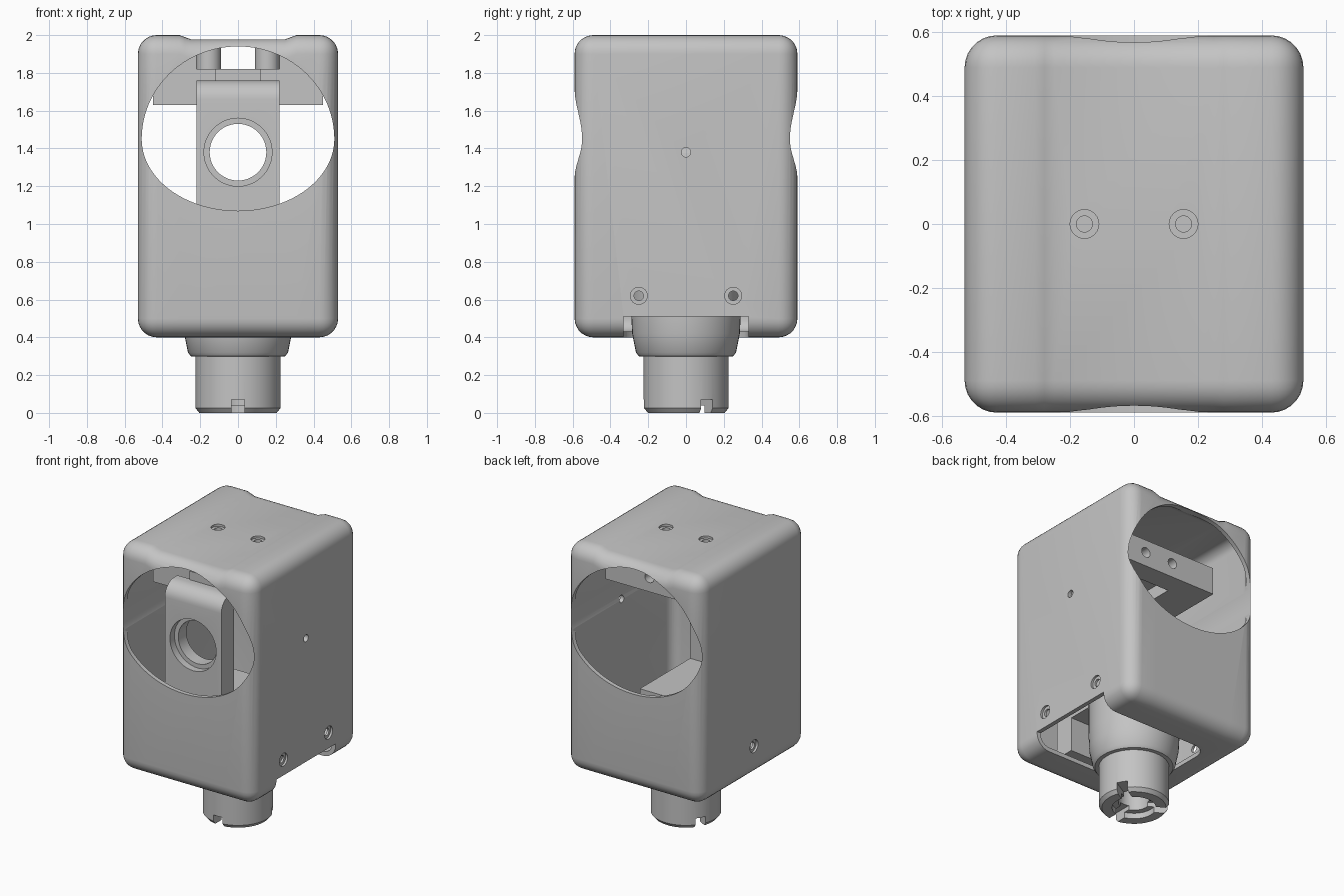
import bpy, bmesh, math
from mathutils import Matrix, Vector

if "Cube" in bpy.data.objects:
    bpy.data.objects.remove(bpy.data.objects["Cube"])

grey = bpy.data.materials.new("matte_grey")
grey.use_nodes = True
colour = (0.55, 0.55, 0.55, 1)
grey.diffuse_color = colour
grey.node_tree.nodes["Principled BSDF"].inputs["Base Color"].default_value = colour


def finish(name, bm):
    bmesh.ops.recalc_face_normals(bm, faces=bm.faces)
    mesh = bpy.data.meshes.new(name)
    bm.to_mesh(mesh)
    bm.free()
    mesh.materials.append(grey)
    obj = bpy.data.objects.new(name, mesh)
    bpy.context.collection.objects.link(obj)
    return obj


def box_bm(low, high):
    bm = bmesh.new()
    bmesh.ops.create_cube(bm, size=1)
    low, high = Vector(low), Vector(high)
    for v in bm.verts:
        v.co = Vector([c * s + m for c, s, m in zip(v.co, high - low, (low + high) / 2)])
    return bm


def box(name, low, high):
    return finish(name, box_bm(low, high))


def cylinder(name, center, radius, length, axis="Z", sides=40):
    bm = bmesh.new()
    turn = {"X": Matrix.Rotation(math.pi / 2, 4, "Y"),
            "Y": Matrix.Rotation(math.pi / 2, 4, "X"), "Z": Matrix()}[axis]
    bmesh.ops.create_cone(bm, cap_ends=True, segments=sides, radius1=radius, radius2=radius,
                          depth=length, matrix=Matrix.Translation(center) @ turn)
    return finish(name, bm)


def lathe(name, profile, sides=48):
    # closed (radius, height) outline spun around z
    bm = bmesh.new()
    rings = [[bm.verts.new((r * math.cos(t), r * math.sin(t), z)) for r, z in profile]
             for t in [math.tau * i / sides for i in range(sides)]]
    n = len(profile)
    for i in range(sides):
        a, b = rings[i], rings[(i + 1) % sides]
        for j in range(n):
            k = (j + 1) % n
            bm.faces.new((a[j], b[j], b[k], a[k]))
    return finish(name, bm)


def cut(obj, *cutters):
    for cutter in cutters:
        cutter.hide_render = True
        mod = obj.modifiers.new("cut", "BOOLEAN")
        mod.operation, mod.solver, mod.object = "DIFFERENCE", "EXACT", cutter
        bpy.context.view_layer.objects.active = obj
        bpy.ops.object.modifier_apply(modifier=mod.name)
        bpy.data.objects.remove(cutter)


def rounded_case(name, half_x, half_y, bottom, top, radius):
    # rounded box with a shallow sunken strip along the roof
    bm = box_bm((-half_x, -half_y, bottom), (half_x, half_y, top))
    bmesh.ops.bevel(bm, geom=bm.edges[:], offset=radius, segments=7, profile=0.5, affect="EDGES")
    for x in (-0.31, -0.28, -0.25, 0.25, 0.28, 0.31):
        bmesh.ops.bisect_plane(bm, geom=bm.verts[:] + bm.edges[:] + bm.faces[:],
                               plane_co=(x, 0, 0), plane_no=(1, 0, 0))
    for v in bm.verts:
        if v.co.z > 1.88:
            v.co.z -= 0.022 * min(1, max(0, (0.31 - abs(v.co.x)) / 0.06))
    return finish(name, bm)


# Hollow outer case
case = rounded_case("case", 0.53, 0.59, 0.4, 2.0, 0.1)
cut(case, rounded_case("hollow", 0.5, 0.56, 0.43, 1.97, 0.07))

# Egg-shaped openings through front and back
egg = cylinder("opening", (0, 0, 0), 0.51, 2, "Y", 96)
for v in egg.data.vertices:
    v.co.z *= (0.49 if v.co.z > 0 else 0.38) / 0.51
    v.co.z += 1.45
cut(case, egg)

# Slot around the neck, open to one side
slot = box_bm((-0.33, -0.33, 0.3), (0.7, 0.33, 0.51))
corners = [e for e in slot.edges if all(v.co.x < 0 for v in e.verts)
           and abs(e.verts[0].co.z - e.verts[1].co.z) > 0.1]
bmesh.ops.bevel(slot, geom=corners, offset=0.1, segments=5, profile=0.5, affect="EDGES")
cut(case, finish("slot", slot))


# Counterbored screw holes and pin hole
def screw_hole(x, y, z, axis):
    cut(case, cylinder("bore", (x, y, z), 0.045, 0.03, axis, 24),
        cylinder("hole", (x, y, z), 0.025, 0.2, axis, 24))


for side in (-1, 1):
    screw_hole(0.53, 0.25 * side, 0.62, "X")
    screw_hole(0.155 * side, 0, 1.978, "Z")
screw_hole(-0.53, 0, 0.62, "X")
cut(case, cylinder("pin_hole", (0.53, 0, 1.38), 0.025, 0.2, "X", 24))

# Front bracket with rounded top and stepped round window
bm = box_bm((-0.22, -0.5, 0.5), (0.22, -0.36, 1.76))
front_top = [e for e in bm.edges if all(v.co.z > 1.7 and v.co.y < -0.45 for v in e.verts)]
bmesh.ops.bevel(bm, geom=front_top, offset=0.1, segments=8, profile=0.5, affect="EDGES")
bracket = finish("front_bracket", bm)
cut(bracket, cylinder("rim", (0, -0.5, 1.38), 0.18, 0.1, "Y", 48),
    cylinder("window", (0, -0.43, 1.38), 0.15, 0.4, "Y", 48))

# Hanging crossbar with screw holes, posts and side rails
crossbar = box("crossbar", (-0.45, -0.3, 1.63), (0.45, 0.25, 1.82))
cut(crossbar, box("underside_pocket", (-0.2, -0.2, 1.5), (0.2, 0.1, 1.72)))
for side in (-1, 1):
    cut(crossbar, cylinder("hole", (0.11 * side, 0.25, 1.73), 0.035, 0.2, "Y", 24))
    post = cylinder("roof_post", (0.155 * side, 0, 1.885), 0.065, 0.14)
    cut(post, cylinder("hole", (0.155 * side, 0, 1.95), 0.025, 0.15, sides=24))
    xs = sorted((0.22 * side, 0.45 * side))
    box("roof_rail", (xs[0], -0.3, 1.815), (xs[1], -0.1, 1.96))
box("bracket_bridge", (-0.12, -0.37, 1.7), (0.12, -0.29, 1.82))

# Inner pedestal on the neck
box("pedestal", (-0.22, -0.37, 0.74), (0.22, 0.2, 0.9))

# Collar and hollow neck with three notches
lathe("collar", [(0.1, 0.29), (0.25, 0.3), (0.265, 0.32), (0.285, 0.42),
                 (0.29, 0.52), (0.29, 0.75), (0.1, 0.75)])
neck = lathe("neck", [(0.1, 0.04), (0.14, 0.04), (0.14, 0), (0.205, 0), (0.225, 0.025),
                      (0.225, 0.32), (0.1, 0.32)])
for angle in (-90, 30, 150):
    notch = box("notch", (0.08, -0.035, -0.05), (0.3, 0.035, 0.07))
    notch.data.transform(Matrix.Rotation(math.radians(angle), 4, "Z"))
    cut(neck, notch)

# Smooth curved faces, keep hard edges
for obj in bpy.context.scene.objects:
    obj.select_set(obj.type == "MESH" and not obj.hide_render)
bpy.context.view_layer.objects.active = case
bpy.ops.object.shade_smooth_by_angle(angle=math.radians(30))
